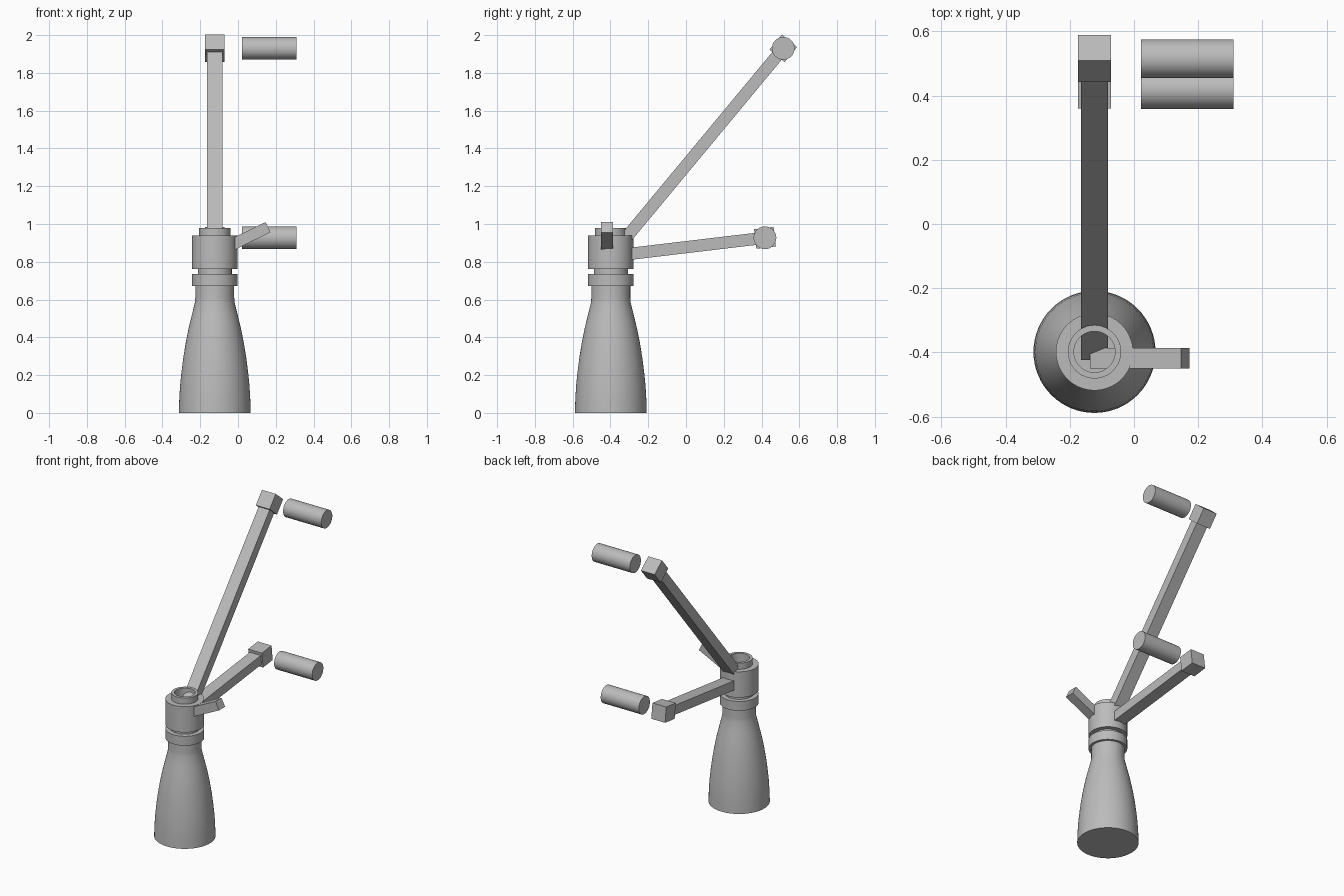
import bpy, bmesh, math
from mathutils import Vector, Matrix

cube = bpy.data.objects.get("Cube")
if cube:
    bpy.data.objects.remove(cube, do_unlink=True)

grey = bpy.data.materials.new("plain grey")
grey.use_nodes = True
grey.diffuse_color = (0.5, 0.5, 0.5, 1)
grey.node_tree.nodes["Principled BSDF"].inputs["Base Color"].default_value = (0.5, 0.5, 0.5, 1)

AXIS = Vector((-0.123, -0.398, 0))


def finish(name, bm, smooth=False):
    bmesh.ops.recalc_face_normals(bm, faces=bm.faces)
    mesh = bpy.data.meshes.new(name)
    bm.to_mesh(mesh)
    bm.free()
    mesh.materials.append(grey)
    obj = bpy.data.objects.new(name, mesh)
    bpy.context.collection.objects.link(obj)
    if smooth:
        bpy.ops.object.select_all(action='DESELECT')
        obj.select_set(True)
        bpy.context.view_layer.objects.active = obj
        bpy.ops.object.shade_smooth_by_angle(angle=math.radians(30))
    return obj


def lathe(name, profile, sides=64):
    """Spin (radius, height) points about the body axis."""
    bm = bmesh.new()
    verts = [bm.verts.new((r, 0, z)) for r, z in profile]
    edges = [bm.edges.new(pair) for pair in zip(verts, verts[1:])]
    bmesh.ops.spin(bm, geom=verts + edges, cent=(0, 0, 0), axis=(0, 0, 1),
                   angle=math.tau, steps=sides)
    bmesh.ops.remove_doubles(bm, verts=bm.verts, dist=1e-5)
    bmesh.ops.translate(bm, verts=bm.verts, vec=AXIS)
    return finish(name, bm, True)


def bar(name, start, end, side, width, thick):
    """Box from start to end; side is the direction of its width."""
    start, end, side = Vector(start), Vector(end), Vector(side)
    along = (end - start).normalized()
    turn = Matrix((along, side, along.cross(side))).transposed().to_4x4()
    size = Matrix.Diagonal(((end - start).length, width, thick, 1))
    bm = bmesh.new()
    bmesh.ops.create_cube(bm, size=1, matrix=Matrix.Translation((start + end) / 2) @ turn @ size)
    return finish(name, bm)


# Flared body with a straight throat
lathe("flared_body", [(0, 0), (0.19, 0), (0.188, 0.07), (0.184, 0.14), (0.177, 0.21),
                      (0.167, 0.29), (0.154, 0.37), (0.138, 0.45), (0.121, 0.52),
                      (0.105, 0.585), (0.103, 0.61), (0.103, 0.68), (0, 0.68)])

# Collar, narrow neck and head with a hollow rim
lathe("collar", [(0, 0.672), (0.12, 0.672), (0.12, 0.736), (0, 0.736)])
lathe("neck", [(0, 0.73), (0.09, 0.73), (0.09, 0.765), (0, 0.765)])
lathe("head", [(0, 0.762), (0.12, 0.762), (0.12, 0.938), (0.083, 0.938), (0.083, 0.98),
               (0.064, 0.98), (0.064, 0.82), (0, 0.82)])

# Two long arms, each with an end block and a separate handle
for label, y, z in (("upper", 0.515, 1.93), ("lower", 0.418, 0.927)):
    pivot = Vector((AXIS.x, AXIS.y, 0.83))
    tip = Vector((AXIS.x, y, z))
    reach = (tip - pivot).normalized() * 0.052
    bar(label + "_arm", pivot, tip, (1, 0, 0), 0.083, 0.064)
    bar(label + "_end_block", tip - reach, tip + reach, (1, 0, 0), 0.104, 0.104)
    bm = bmesh.new()
    bmesh.ops.create_cone(bm, cap_ends=True, segments=48, radius1=0.06, radius2=0.06, depth=0.288,
                          matrix=Matrix.Translation((0.166, y, z)) @ Matrix.Rotation(math.pi / 2, 4, 'Y'))
    finish(label + "_handle", bm, True)

# Short tilted side lever
bar("side_lever", (-0.124, -0.418, 0.845), (0.159, -0.418, 0.983), (0, 1, 0), 0.065, 0.06)
